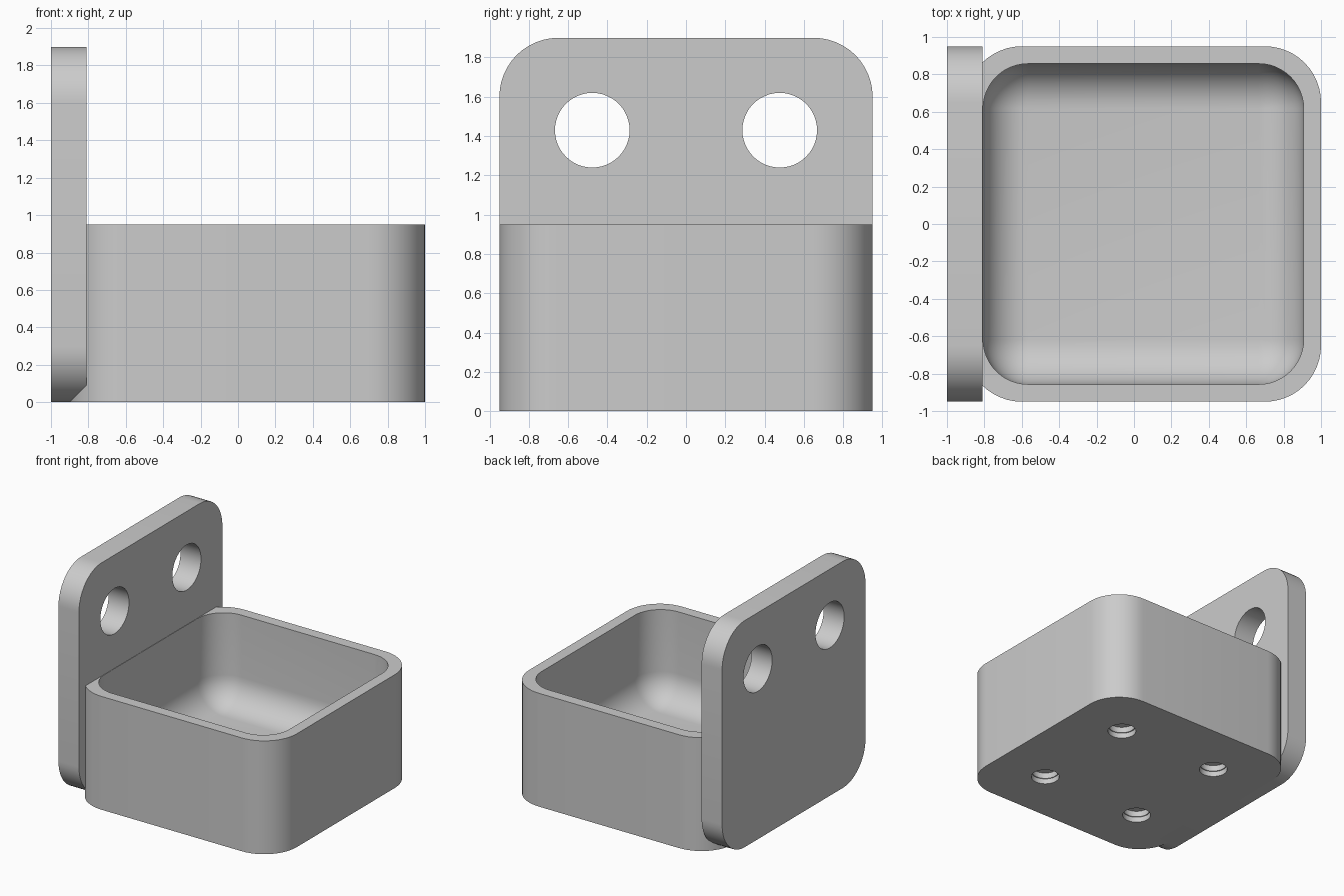
import bpy, bmesh
from math import cos, sin, pi, radians

cube = bpy.data.objects.get("Cube")
if cube:
    bpy.data.objects.remove(cube, do_unlink=True)

grey = bpy.data.materials.new("plain_grey")
grey.use_nodes = True
colour = (0.6, 0.6, 0.6, 1)
grey.diffuse_color = colour
grey.node_tree.nodes["Principled BSDF"].inputs["Base Color"].default_value = colour


def ring(cu, cv, hu, hv, r, w, segs=12):
    """Rounded rectangle at height w; a circle when hu = hv = r."""
    pts = []
    for q, (su, sv) in enumerate([(1, 1), (-1, 1), (-1, -1), (1, -1)]):
        for i in range(segs + 1):
            a = (q + i / segs) * pi / 2
            pts.append((cu + su * (hu - r) + r * cos(a),
                        cv + sv * (hv - r) + r * sin(a), w))
    return pts


def loft(name, rings, upright=False):
    """Skin a stack of rings and cap both ends; upright turns the stack along x."""
    bm = bmesh.new()
    rows = [[bm.verts.new((p[2], p[0], p[1]) if upright else p) for p in pts]
            for pts in rings]
    n = len(rows[0])
    for low, high in zip(rows, rows[1:]):
        for i in range(n):
            j = (i + 1) % n
            bm.faces.new((low[i], low[j], high[j], high[i]))
    bm.faces.new(rows[0][::-1])
    bm.faces.new(rows[-1])
    bmesh.ops.remove_doubles(bm, verts=bm.verts, dist=0.0001)
    bmesh.ops.recalc_face_normals(bm, faces=bm.faces)
    mesh = bpy.data.meshes.new(name)
    bm.to_mesh(mesh)
    bm.free()
    mesh.materials.append(grey)
    obj = bpy.data.objects.new(name, mesh)
    bpy.context.collection.objects.link(obj)
    return obj


def finish(obj, cutters):
    """Drill the holes, then smooth the rounded surfaces."""
    bpy.ops.object.select_all(action='DESELECT')
    bpy.context.view_layer.objects.active = obj
    obj.select_set(True)
    for cutter in cutters:
        cutter.hide_render = True
        mod = obj.modifiers.new("hole", 'BOOLEAN')
        mod.operation = 'DIFFERENCE'
        mod.solver = 'EXACT'
        mod.object = cutter
        bpy.ops.object.modifier_apply(modifier=mod.name)
        bpy.data.objects.remove(cutter, do_unlink=True)
    bpy.ops.object.shade_smooth_by_angle(angle=radians(30))


# Mounting plate with two screw holes
plate = loft("mounting_plate",
             [ring(0, 0.95, 0.95, 0.95, 0.3, x) for x in (-1, -0.81)], True)
finish(plate, [loft("screw_hole", [ring(y, 1.43, 0.19, 0.19, 0.19, x) for x in (-1.1, -0.7)], True)
               for y in (-0.477, 0.477)])

# Cup: outer wall, rim, inner wall, then a filleted floor
MID, FLOOR, FILLET, STEPS = 0.05, 0.19, 0.24, 10
rings = [ring(MID, 0, 0.95, 0.95, 0.3, 0), ring(MID, 0, 0.95, 0.95, 0.3, 0.95),
         ring(MID, 0, 0.857, 0.857, FILLET, 0.95)]
for k in range(STEPS + 1):
    a = k / STEPS * pi / 2
    inset = FILLET * (1 - cos(a))
    rings.append(ring(MID, 0, 0.857 - inset, 0.857 - inset, FILLET - inset,
                      FLOOR + FILLET * (1 - sin(a))))
cup = loft("cup", rings)

# Four shallow stepped recesses under the cup
recesses = [loft("recess", [ring(MID + sx * 0.477, sy * 0.477, r, r, r, z, 8)
                            for r, z in ((0.112, -0.1), (0.112, 0.045), (0.104, 0.045), (0.104, 0.095))])
            for sx in (-1, 1) for sy in (-1, 1)]
finish(cup, recesses)
